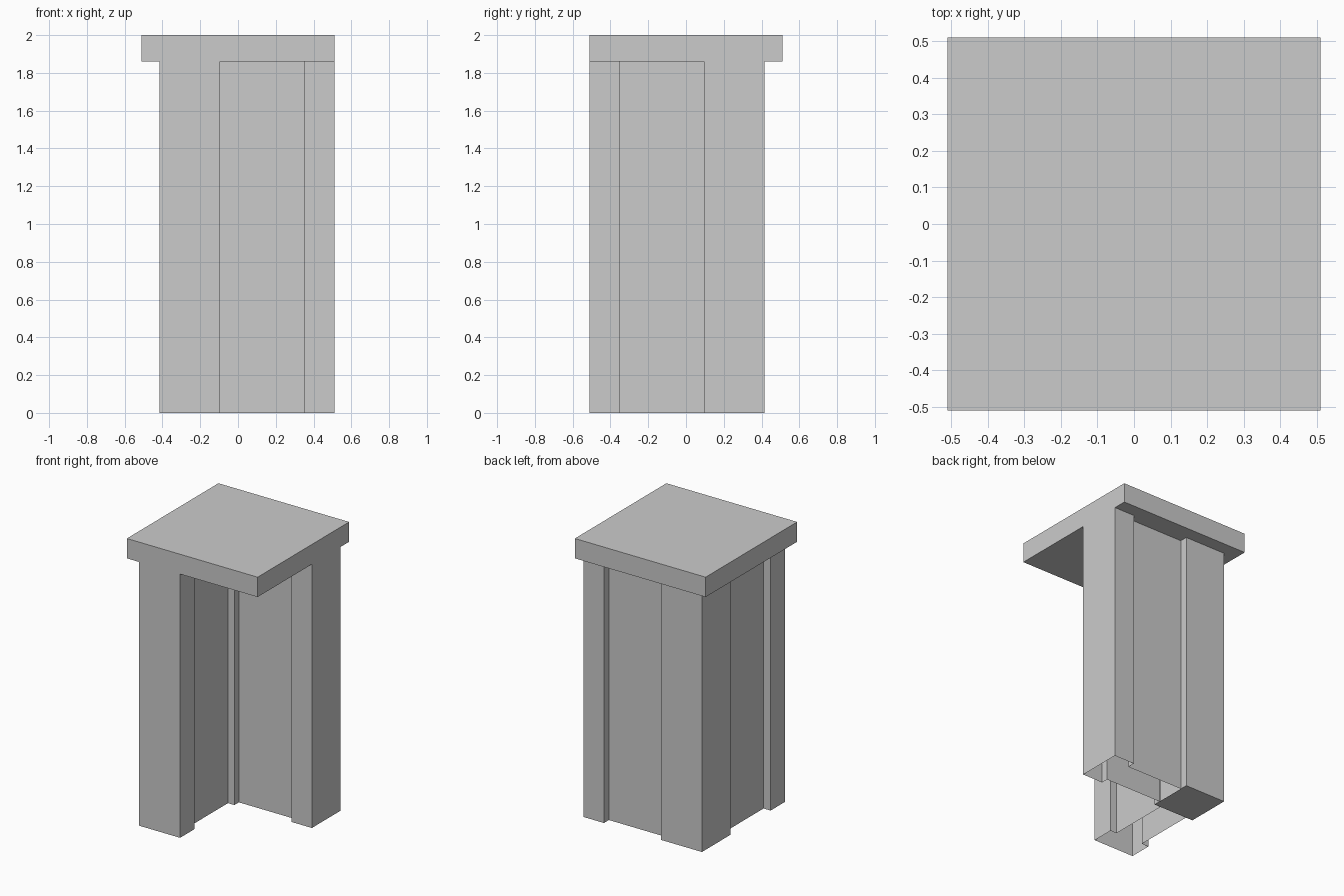
import bpy
import bmesh

cube = bpy.data.objects.get("Cube")
if cube:
    bpy.data.objects.remove(cube, do_unlink=True)

HALF = 0.51      # half width of the cap
CAP_Z = 1.86     # underside of the cap
TOP_Z = 2.0
IN, OUT = 0.095, 0.415            # post faces
PANEL_IN, PANEL_OUT = 0.145, 0.36  # recessed panel faces
END = 0.35       # where the end posts begin

grey = bpy.data.materials.new("plain grey")
grey.use_nodes = True
colour = (0.6, 0.6, 0.6, 1.0)
grey.diffuse_color = colour
grey.node_tree.nodes["Principled BSDF"].inputs["Base Color"].default_value = colour


def make_object(name, bm):
    mesh = bpy.data.meshes.new(name)
    bm.to_mesh(mesh)
    bm.free()
    mesh.materials.append(grey)
    obj = bpy.data.objects.new(name, mesh)
    bpy.context.collection.objects.link(obj)
    return obj


# One wing of the L-shaped wall, from the inner corner round to the outer one
wing = [(-IN, IN), (-IN, PANEL_IN), (END, PANEL_IN), (END, IN),
        (HALF, IN), (HALF, OUT), (END, OUT), (END, PANEL_OUT),
        (-IN, PANEL_OUT), (-IN, OUT), (-OUT, OUT)]
# The other wing is its reflection across the diagonal
outline = wing + [(-y, -x) for x, y in reversed(wing[1:-1])]

# Hollow wall, open below except under the corner post
bm = bmesh.new()
low = [bm.verts.new((x, y, 0)) for x, y in outline]
high = [bm.verts.new((x, y, CAP_Z)) for x, y in outline]
for i in range(len(outline)):
    j = (i + 1) % len(outline)
    bm.faces.new((low[i], low[j], high[j], high[i]))
corner = [(-IN, IN), (-OUT, IN), (-OUT, OUT), (-IN, OUT)]
bm.faces.new([low[outline.index(p)] for p in corner])
make_object("corner_wall", bm)

# Square cap resting on the wall, flush with the two end posts
bm = bmesh.new()
bmesh.ops.create_cube(bm, size=1)
bmesh.ops.scale(bm, vec=(2 * HALF, 2 * HALF, TOP_Z - CAP_Z), verts=bm.verts)
bmesh.ops.translate(bm, vec=(0, 0, (TOP_Z + CAP_Z) / 2), verts=bm.verts)
make_object("cap", bm)
